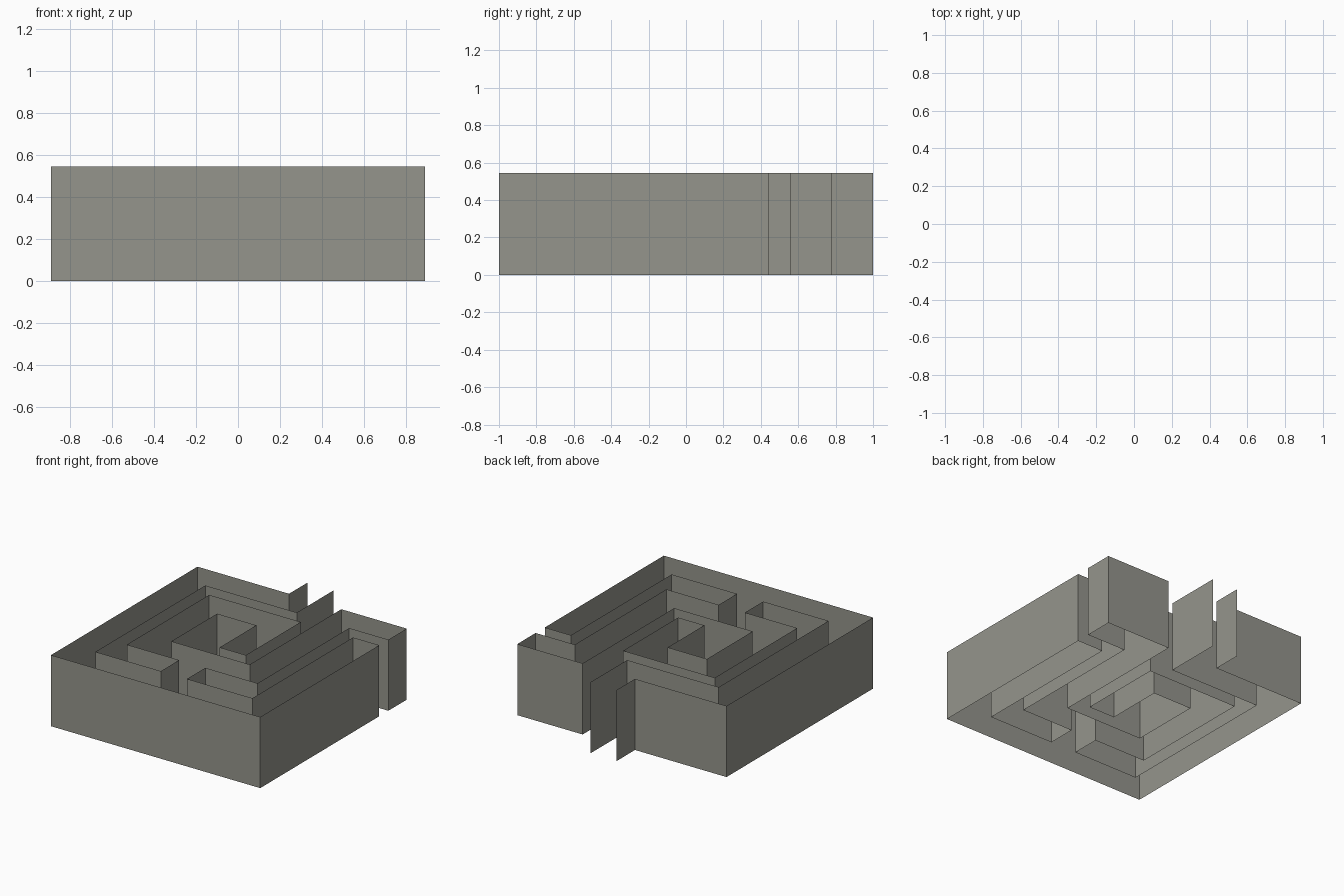
import bpy
import bmesh

if "Cube" in bpy.data.objects:
    bpy.data.objects.remove(bpy.data.objects["Cube"])

CELL = 1 / 9        # plan grid step
HEIGHT = 0.546

# One continuous wall line, in grid steps from the front left corner
PATH = [
    (7, 18), (7, 16), (0, 16), (0, 0), (16, 0), (16, 13),          # outer wall
    (14, 13), (14, 2), (9, 2), (9, 4), (13, 4), (13, 14),          # right passage
    (16, 14), (16, 16), (11, 16), (11, 6), (5, 6), (5, 11),        # spiral inwards
    (8, 11), (8, 7), (10, 7), (10, 13), (3, 13), (3, 4),           # spiral outwards
    (7, 4), (7, 2), (2, 2), (2, 14), (9, 14), (9, 18),             # left passage
]

# Flat grey material
grey = bpy.data.materials.new("warm grey")
grey.diffuse_color = (0.30, 0.30, 0.265, 1)
grey.use_nodes = True
grey.node_tree.nodes["Principled BSDF"].inputs["Base Color"].default_value = grey.diffuse_color

# Maze wall: the plan line extruded straight up as a thin sheet
bm = bmesh.new()
verts = [bm.verts.new(((a - 8) * CELL, (b - 9) * CELL, 0)) for a, b in PATH]
edges = [bm.edges.new(pair) for pair in zip(verts, verts[1:])]
result = bmesh.ops.extrude_edge_only(bm, edges=edges)
top = [g for g in result["geom"] if isinstance(g, bmesh.types.BMVert)]
bmesh.ops.translate(bm, verts=top, vec=(0, 0, HEIGHT))

# Face the outer wall outwards
bmesh.ops.recalc_face_normals(bm, faces=bm.faces)
front = min(bm.faces, key=lambda f: f.calc_center_median().y)
front.normal_update()
if front.normal.y > 0:
    bmesh.ops.reverse_faces(bm, faces=bm.faces)

mesh = bpy.data.meshes.new("maze_wall")
bm.to_mesh(mesh)
bm.free()
mesh.materials.append(grey)
wall = bpy.data.objects.new("maze_wall", mesh)
bpy.context.collection.objects.link(wall)
